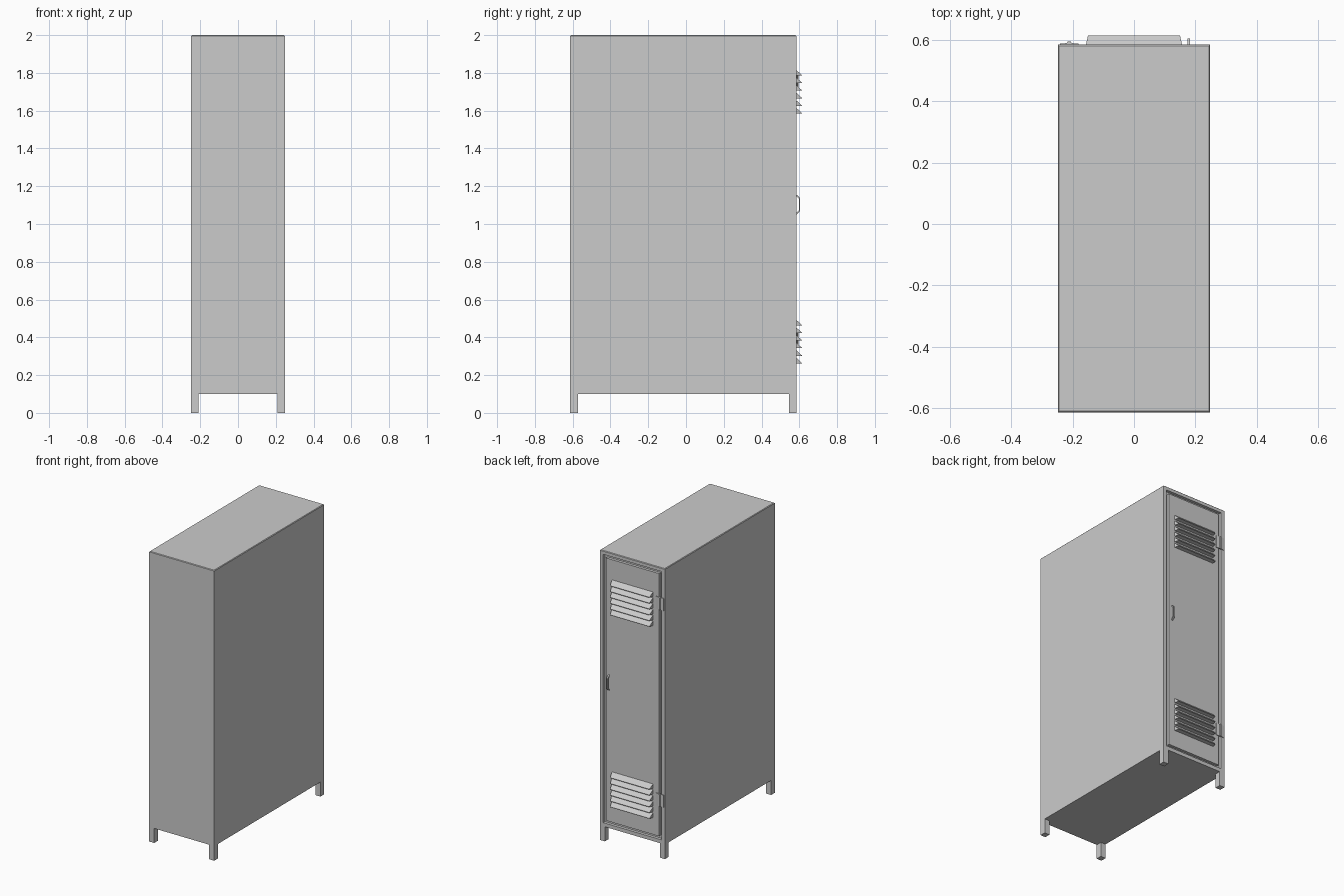
import bpy, bmesh
from mathutils import Vector

if "Cube" in bpy.data.objects:
    bpy.data.objects.remove(bpy.data.objects["Cube"])

W, FRONT, BACK = 0.248, -0.613, 0.584   # half width, front and door planes
TOP, FLOOR = 2.0, 0.10
RIM, GAP, DEEP = 0.036, 0.009, 0.02     # door frame, gap around door, recess


def finish(bm, name):
    bmesh.ops.recalc_face_normals(bm, faces=bm.faces)
    me = bpy.data.meshes.new(name)
    bm.to_mesh(me)
    bm.free()
    ob = bpy.data.objects.new(name, me)
    bpy.context.collection.objects.link(ob)
    return ob


def box_bm(lo, hi):
    lo, hi = Vector(lo), Vector(hi)
    bm = bmesh.new()
    bmesh.ops.create_cube(bm, size=1)
    for v in bm.verts:
        v.co = Vector([(lo[i] + hi[i]) / 2 + v.co[i] * (hi[i] - lo[i]) for i in range(3)])
    bm.normal_update()
    return bm


def box(name, lo, hi):
    return finish(box_bm(lo, hi), name)


def loft(name, ring_a, ring_b):
    """Closed solid between two matching rings of points."""
    bm = bmesh.new()
    a = [bm.verts.new(p) for p in ring_a]
    b = [bm.verts.new(p) for p in ring_b]
    bm.faces.new(a)
    bm.faces.new(b[::-1])
    n = len(a)
    for i in range(n):
        j = (i + 1) % n
        bm.faces.new((a[j], a[i], b[i], b[j]))
    return finish(bm, name)


# Cabinet body with a recessed door opening and softened top edges
bm = box_bm((-W, FRONT, FLOOR), (W, BACK, TOP))
back = max(bm.faces, key=lambda f: f.calc_center_median().y)
bmesh.ops.inset_region(bm, faces=[back], thickness=RIM)
ext = bmesh.ops.extrude_discrete_faces(bm, faces=[back])
bmesh.ops.translate(bm, verts=ext["faces"][0].verts, vec=(0, -DEEP, 0))
rim = [e for e in bm.edges if all(v.co.z > TOP - 0.001 for v in e.verts)]
bmesh.ops.bevel(bm, geom=rim, offset=0.004, segments=1, affect='EDGES')
finish(bm, "cabinet_body")

# Door panel
inner = W - RIM - GAP
box("door", (-inner, BACK - DEEP, FLOOR + RIM + GAP),
    (inner, BACK - 0.001, TOP - RIM - GAP))

# Four square legs
for sx in (-1, 1):
    for y0 in (FRONT, BACK - 0.04):
        xs = sorted((sx * W, sx * (W - 0.038)))
        box("leg", (xs[0], y0, 0), (xs[1], y0 + 0.04, FLOOR))

# Ventilation louvres, six at the top and six at the bottom
for z_top in (1.818, 0.495):
    for i in range(6):
        z = z_top - i * 0.0402
        rings = [[(s * 0.157, BACK - 0.003, z), (s * 0.15, 0.613, z - 0.029),
                  (s * 0.15, 0.613, z - 0.032), (s * 0.157, BACK - 0.003, z - 0.032)]
                 for s in (-1, 1)]
        loft("louvre", *rings)

# Hinges bridging frame and door
profile = [(-0.03, -0.003), (-0.03, 0.003), (-0.008, 0.005), (-0.004, 0.011),
           (0.004, 0.011), (0.008, 0.005), (0.03, 0.003), (0.03, -0.003)]
for z0 in (1.71, 0.355):
    loft("hinge", *[[(-0.211 + x, BACK + y, z) for x, y in profile]
                    for z in (z0, z0 + 0.085)])

# Bracket handle
path = [(-0.003, 1.048), (0.008, 1.055), (0.02, 1.067), (0.02, 1.139),
        (0.008, 1.151), (-0.003, 1.158), (-0.003, 1.150), (0.004, 1.145),
        (0.013, 1.135), (0.013, 1.071), (0.004, 1.061), (-0.003, 1.056)]
loft("door_handle", *[[(x, BACK + y, z) for y, z in path] for x in (0.174, 0.183)])
